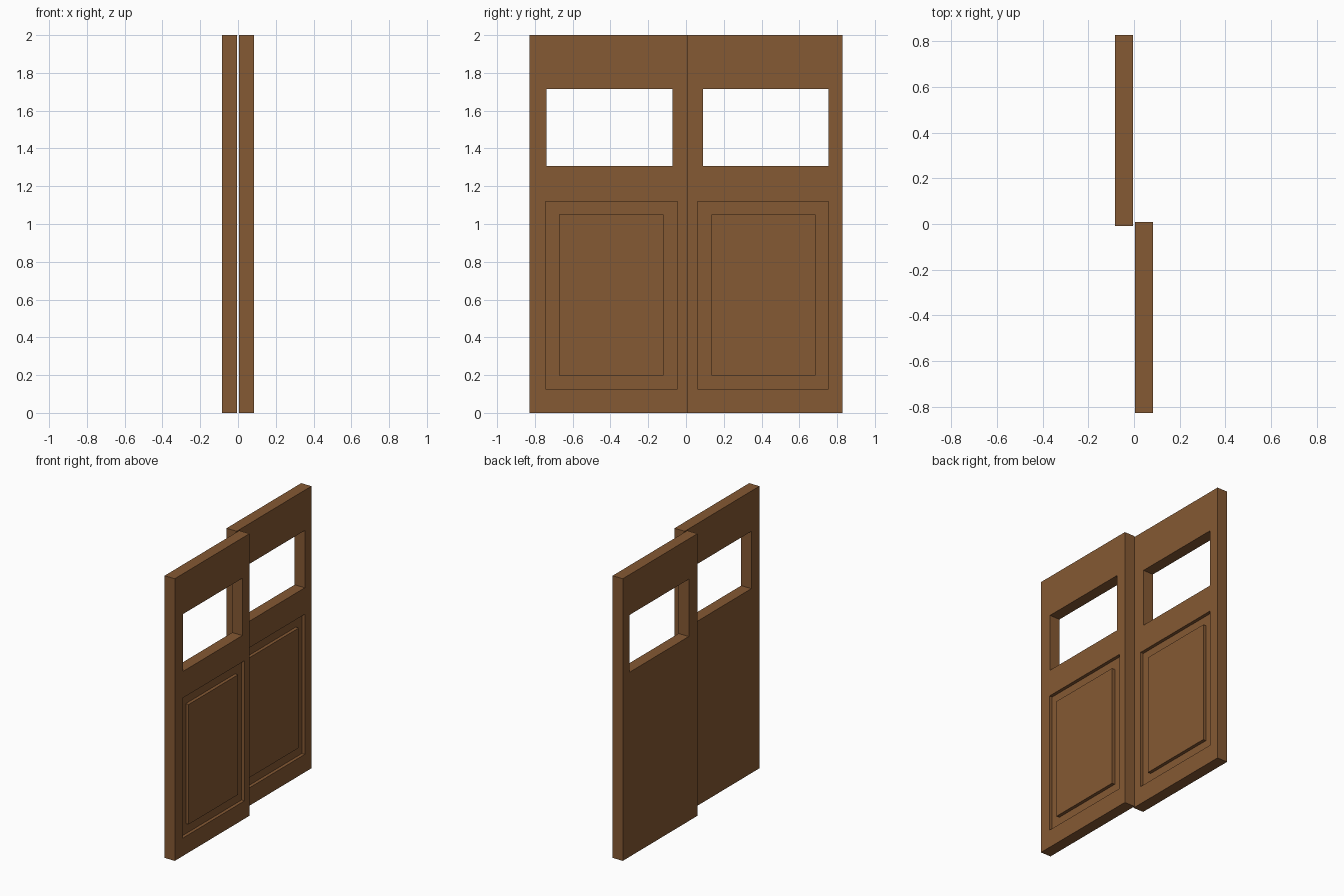
import bpy

cube = bpy.data.objects.get("Cube")
if cube:
    bpy.data.objects.remove(cube, do_unlink=True)

wood = bpy.data.materials.new("brown wood")
wood.use_nodes = True
colour = (0.235, 0.100, 0.033, 1)
wood.diffuse_color = colour
wood.node_tree.nodes["Principled BSDF"].inputs["Base Color"].default_value = colour

HEIGHT = 2.0
GROOVE = 0.023


def box(name, xs, ys, zs):
    """Axis-aligned box from its min/max ranges."""
    ranges = (xs, ys, zs)
    bpy.ops.mesh.primitive_cube_add(size=1, location=[sum(r) / 2 for r in ranges])
    obj = bpy.context.object
    obj.name = name
    obj.scale = [r[1] - r[0] for r in ranges]
    bpy.ops.object.transform_apply(location=False, rotation=False, scale=True)
    obj.data.materials.append(wood)
    return obj


def cut(target, cutter):
    """Subtract the cutter from the target, then discard the cutter."""
    cutter.hide_render = True
    mod = target.modifiers.new("cut", 'BOOLEAN')
    mod.operation = 'DIFFERENCE'
    mod.solver = 'EXACT'
    mod.object = cutter
    bpy.context.view_layer.objects.active = target
    bpy.ops.object.modifier_apply(modifier=mod.name)
    bpy.data.objects.remove(cutter, do_unlink=True)


def door(name, xs, ys, window, recess, field):
    face = xs[1]
    slab = box(name + "_door", xs, ys, (0, HEIGHT))
    # Window opening right through the slab
    cut(slab, box("window_cutter", (xs[0] - 0.1, face + 0.1), window, (1.308, 1.714)))
    # Shallow recess with a raised centre panel, leaving a groove around it
    cut(slab, box("recess_cutter", (face - GROOVE, face + 0.1), recess, (0.127, 1.12)))
    box(name + "_raised_panel", (face - GROOVE, face), field, (0.199, 1.049))


# Two sliding doors, staggered in depth
door("front", (0.004, 0.084), (-0.828, 0.009),
     (-0.738, -0.071), (-0.743, -0.046), (-0.672, -0.119))
door("back", (-0.084, -0.004), (-0.009, 0.828),
     (0.089, 0.754), (0.060, 0.754), (0.134, 0.686))
